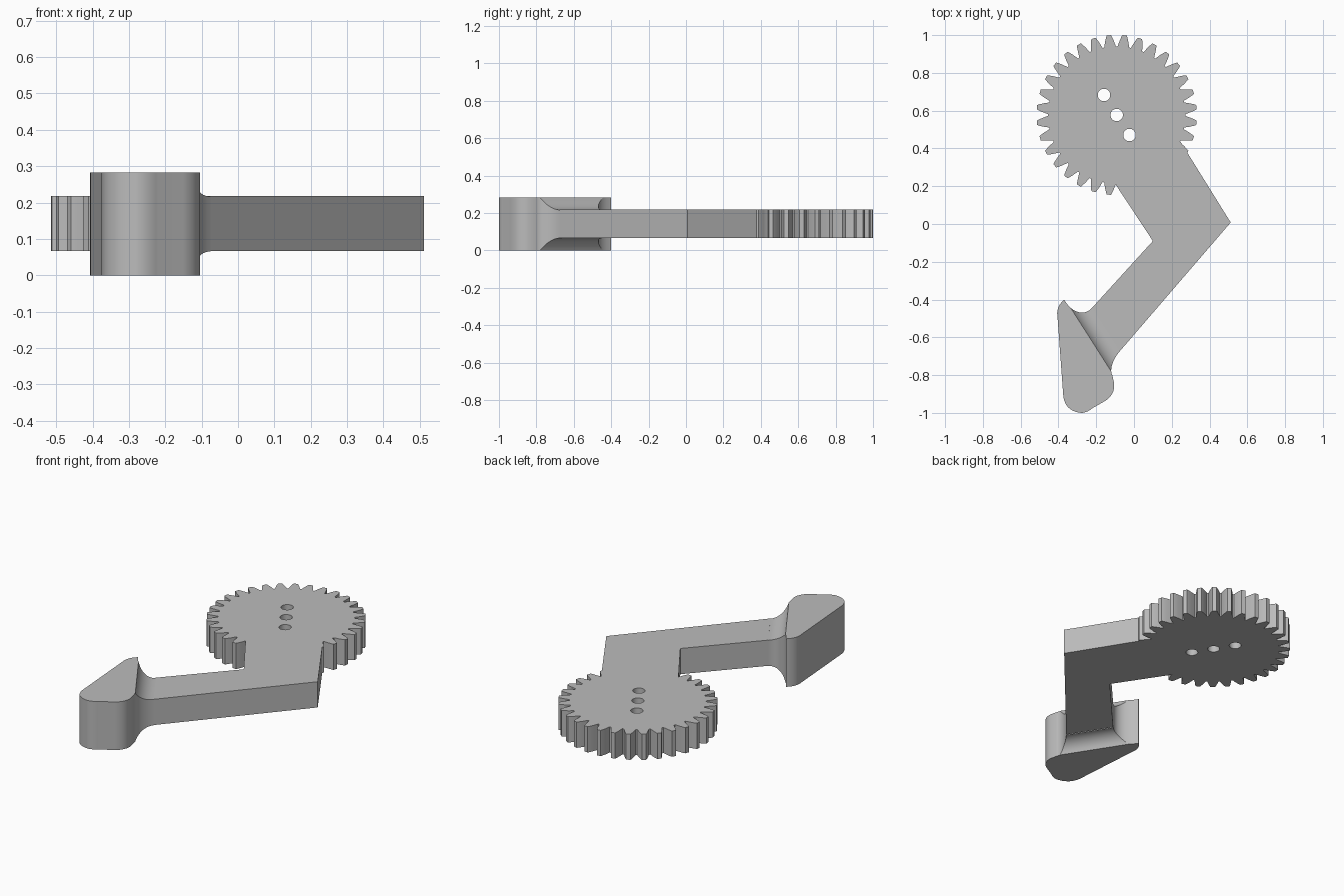
import bpy, bmesh, math
from mathutils import Vector

cube = bpy.data.objects.get("Cube")
if cube:
    bpy.data.objects.remove(cube, do_unlink=True)

grey = bpy.data.materials.new("plain grey")
grey.use_nodes = True
COLOR = (0.5, 0.5, 0.5, 1)
grey.diffuse_color = COLOR
grey.node_tree.nodes["Principled BSDF"].inputs["Base Color"].default_value = COLOR

LOW, HIGH = 0.067, 0.218      # plate thickness
TALL = 0.282                  # head height
MID = TALL / 2
GEAR = Vector((-0.0915, 0.577))


def finish(name, bm):
    bmesh.ops.recalc_face_normals(bm, faces=bm.faces)
    mesh = bpy.data.meshes.new(name)
    bm.to_mesh(mesh)
    bm.free()
    obj = bpy.data.objects.new(name, mesh)
    bpy.context.collection.objects.link(obj)
    mesh.materials.append(grey)
    return obj


def prism(name, outline, z0, z1):
    bm = bmesh.new()
    bottom = [bm.verts.new((p[0], p[1], z0)) for p in outline]
    top = [bm.verts.new((p[0], p[1], z1)) for p in outline]
    bm.faces.new(bottom[::-1])
    bm.faces.new(top)
    for i in range(len(outline)):
        j = (i + 1) % len(outline)
        bm.faces.new((bottom[i], bottom[j], top[j], top[i]))
    return finish(name, bm)


def activate(obj):
    bpy.ops.object.select_all(action='DESELECT')
    obj.select_set(True)
    bpy.context.view_layer.objects.active = obj


def boolean(target, other, operation):
    mod = target.modifiers.new("cut", 'BOOLEAN')
    mod.operation, mod.solver, mod.object = operation, 'EXACT', other
    activate(target)
    bpy.ops.object.modifier_apply(modifier=mod.name)
    bpy.data.objects.remove(other, do_unlink=True)


def polar(center, r, a):
    return center + Vector((math.cos(a), math.sin(a))) * r


def bend(p, corner, q, steps=10):
    p, corner, q = Vector(p), Vector(corner), Vector(q)
    return [p * (1 - t) ** 2 + corner * 2 * t * (1 - t) + q * t * t
            for t in (i / steps for i in range(steps + 1))]


# Slanted inner face of the head: t runs along it, d away from it
TIP, END = Vector((-0.37, -0.40)), Vector((-0.115, -0.80))
ALONG = (END - TIP).normalized()
OUT = Vector((-ALONG.y, ALONG.x))
RADIUS = 0.1


def neck_sides(d, e):
    """Both edges of the neck at distance d, widened by flare e."""
    return (TIP + OUT * d + ALONG * (0.144 - 0.27 * d - 1.3 * e),
            TIP + OUT * d + ALONG * (0.42 - 0.303 * d + 0.55 * e))


# Gear with tapered teeth
TEETH = 32
pitch = 2 * math.pi / TEETH
flank = [(0.363, -0.086), (0.392, -0.060), (0.416, -0.037), (0.424, -0.027)]
tooth = flank + [(r, -a) for r, a in reversed(flank)]
gear = prism("gear_and_arm",
             [polar(GEAR, r, (k + 0.5) * pitch + a) for k in range(TEETH) for r, a in tooth],
             LOW, HIGH)

# Bent arm merged into the gear
inner, outer = neck_sides(RADIUS, 0)
arm = prism("arm", [inner, outer, (0.512, 0.008), (0.21, 0.494), (-0.15, 0.289), (0.10, -0.09)],
            LOW, HIGH)
boolean(gear, arm, 'UNION')

# Three round holes in a line through the gear
for k in (-1, 0, 1):
    c = GEAR + Vector((0.0675, -0.106)) * k
    hole = prism("hole_cutter", [polar(c, 0.033, i * math.pi / 16) for i in range(32)],
                 LOW - 0.1, HIGH + 0.1)
    boolean(gear, hole, 'DIFFERENCE')

# Tall wedge head with rounded corners
outline = (bend(TIP, (-0.414, -0.44), (-0.405, -0.49))
           + bend((-0.375, -0.90), (-0.37, -0.99), (-0.28, -1.0))
           + bend((-0.28, -1.0), (-0.25, -1.0), (-0.22, -0.975))[1:]
           + bend((-0.15, -0.935), (-0.10, -0.90), (-0.105, -0.845))
           + [END])
head = prism("head", outline, 0, TALL)

# Concave neck flaring from the arm to the head
bm = bmesh.new()
rings = []
STEPS = 14
for i in range(STEPS + 1):
    a = math.pi / 2 * i / STEPS
    flare = RADIUS * (1 - math.cos(a))
    h = min((HIGH - LOW) / 2 + flare, MID)
    p, q = neck_sides(RADIUS * (1 - math.sin(a)), flare)
    rings.append([bm.verts.new((v.x, v.y, MID + z)) for v, z in ((p, -h), (q, -h), (q, h), (p, h))])
for r0, r1 in zip(rings, rings[1:]):
    for i in range(4):
        j = (i + 1) % 4
        bm.faces.new((r0[i], r0[j], r1[j], r1[i]))
neck = finish("neck_fillet", bm)

for obj in (gear, head, neck):
    activate(obj)
    bpy.ops.object.shade_smooth_by_angle(angle=math.radians(30))
